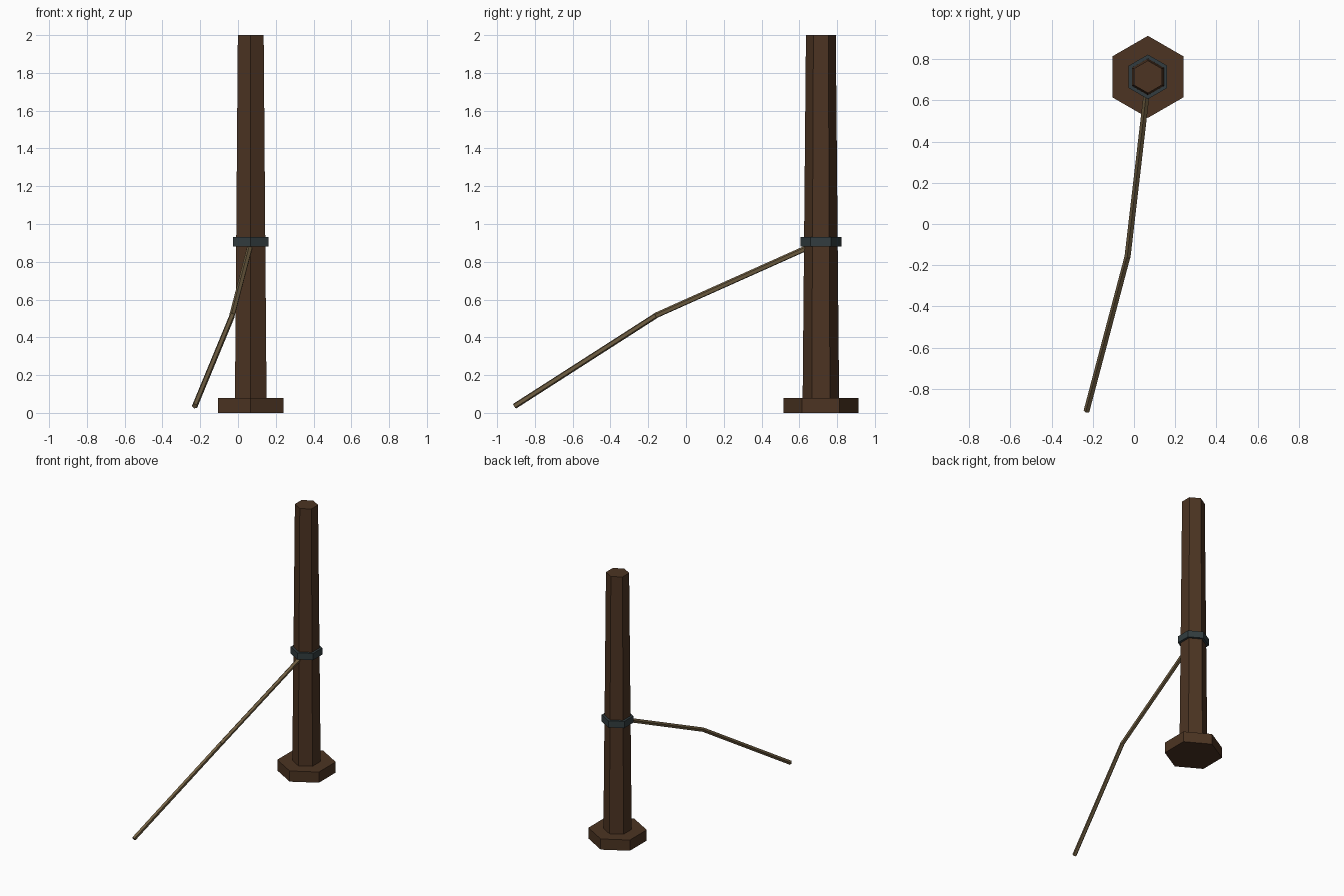
import bpy, math
from mathutils import Vector

if "Cube" in bpy.data.objects:
    bpy.data.objects.remove(bpy.data.objects["Cube"])

CX, CY = 0.0675, 0.714


def material(name, rgb):
    m = bpy.data.materials.new(name)
    m.diffuse_color = (*rgb, 1)
    m.use_nodes = True
    m.node_tree.nodes["Principled BSDF"].inputs["Base Color"].default_value = m.diffuse_color
    return m


wood = material("dark_wood", (0.072, 0.034, 0.016))
iron = material("dark_iron", (0.032, 0.046, 0.050))
hemp = material("rope_tan", (0.165, 0.115, 0.055))


def prism(name, r1, r2, a, b, mat, sides=6, turn=0.0):
    """Flat-sided tapered bar from point a to point b."""
    a, b = Vector(a), Vector(b)
    bpy.ops.mesh.primitive_cone_add(vertices=sides, radius1=r1, radius2=r2,
                                    depth=(b - a).length)
    ob = bpy.context.object
    ob.name = name
    ob.data.materials.append(mat)
    spin = Vector((0, 0, 1)).rotation_difference(b - a).to_matrix().to_4x4()
    ob.matrix_world = spin
    ob.rotation_euler = (spin.to_quaternion()
                         @ Vector((0, 0, 1)).rotation_difference(Vector((0, 0, 1)))).to_euler()
    ob.rotation_euler.rotate_axis('Z', turn)
    ob.location = (a + b) / 2
    return ob


# Post: foot block, tapered shaft and iron collar, corners facing front and back
prism("foot_block", 0.199, 0.199, (CX, CY, 0), (CX, CY, 0.08), wood)
prism("shaft", 0.0965, 0.079, (CX, CY, 0.08), (CX, CY, 2), wood)
prism("collar", 0.108, 0.108, (CX, CY, 0.88), (CX, CY, 0.93), iron)

# Rope: two straight lengths meeting at a bend
path = [(0.0625, 0.64, 0.873), (-0.031, -0.16, 0.515), (-0.229, -0.907, 0.036)]
for i, (a, b) in enumerate(zip(path, path[1:])):
    prism(f"rope_length_{i + 1}", 0.0155, 0.0155, a, b, hemp, sides=5)
